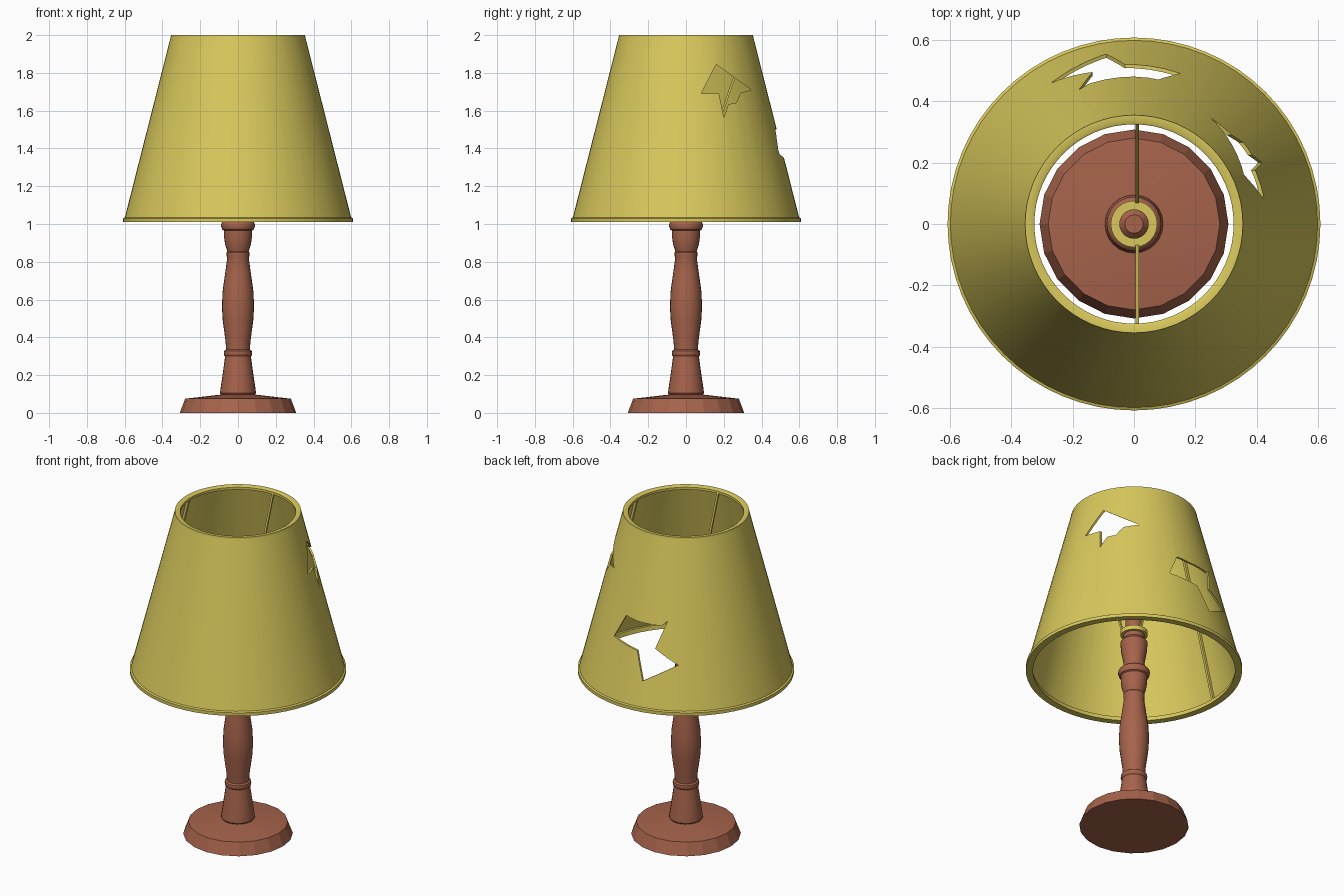
import bpy, bmesh, math
from mathutils import Vector

if "Cube" in bpy.data.objects:
    bpy.data.objects.remove(bpy.data.objects["Cube"])


def material(name, color):
    m = bpy.data.materials.new(name)
    m.diffuse_color = (*color, 1)
    m.use_nodes = True
    m.node_tree.nodes["Principled BSDF"].inputs["Base Color"].default_value = m.diffuse_color
    return m


WOOD = material("reddish_wood", (0.38, 0.125, 0.07))
CLOTH = material("yellow_cloth", (0.69, 0.58, 0.107))


def finish(name, bm, mat, angle=35):
    bmesh.ops.recalc_face_normals(bm, faces=bm.faces)
    me = bpy.data.meshes.new(name)
    bm.to_mesh(me)
    bm.free()
    ob = bpy.data.objects.new(name, me)
    bpy.context.collection.objects.link(ob)
    if mat:
        me.materials.append(mat)
    smooth(ob, angle)
    return ob


def smooth(ob, angle):
    bpy.ops.object.select_all(action='DESELECT')
    ob.select_set(True)
    bpy.context.view_layer.objects.active = ob
    bpy.ops.object.shade_smooth_by_angle(angle=math.radians(angle))


def lathe(name, profile, sides, mat, closed=False, angle=35):
    """Turn (radius, z) points round the z axis; cap the ends unless the profile is a loop."""
    bm = bmesh.new()
    rings = []
    for r, z in profile:
        rings.append([bm.verts.new((r * math.cos(2 * math.pi * i / sides),
                                    r * math.sin(2 * math.pi * i / sides), z))
                      for i in range(sides)])
    pairs = list(zip(rings, rings[1:]))
    if closed:
        pairs.append((rings[-1], rings[0]))
    for a, b in pairs:
        for i in range(sides):
            j = (i + 1) % sides
            bm.faces.new((a[i], a[j], b[j], b[i]))
    if not closed:
        bm.faces.new(rings[0])
        bm.faces.new(rings[-1])
    return finish(name, bm, mat, angle)


def bar(name, a, b, w, mat):
    """Thin square rod from a to b."""
    a, b = Vector(a), Vector(b)
    bm = bmesh.new()
    bmesh.ops.create_cube(bm, size=1)
    bmesh.ops.scale(bm, vec=(w, w, (b - a).length), verts=bm.verts)
    rot = (b - a).to_track_quat('Z', 'Y').to_matrix()
    bmesh.ops.rotate(bm, cent=(0, 0, 0), matrix=rot, verts=bm.verts)
    bmesh.ops.translate(bm, vec=(a + b) / 2, verts=bm.verts)
    return finish(name, bm, mat)


# Foot and turned stem
lathe("base", [(0.308, 0), (0.28, 0.075), (0.09, 0.097)], 20, WOOD, angle=15)
lathe("stem", [(0.085, 0.09), (0.095, 0.105), (0.093, 0.125), (0.082, 0.2),
               (0.068, 0.3), (0.073, 0.305), (0.075, 0.315), (0.073, 0.328), (0.063, 0.335),
               (0.066, 0.38), (0.081, 0.49), (0.085, 0.56), (0.082, 0.64), (0.068, 0.74),
               (0.057, 0.82), (0.06, 0.83), (0.06, 0.85), (0.056, 0.855),
               (0.068, 0.89), (0.074, 0.93), (0.075, 0.965),
               (0.083, 0.97), (0.089, 0.985), (0.089, 1.0), (0.083, 1.01),
               (0.062, 1.02), (0.06, 1.06), (0.074, 1.14), (0.076, 1.19),
               (0.06, 1.21), (0.06, 1.24), (0.048, 1.245), (0.048, 1.38),
               (0.03, 1.4)], 24, WOOD)

# Shade wall as a thin shell
R0, Z0, R1, Z1 = 0.604, 1.015, 0.355, 1.995
T = 0.012
shade = lathe("shade", [(R0, Z0), (R1, Z1), (R1 - T, Z1), (R0 - T, Z0)], 64, CLOTH, closed=True)

# Torn holes, cut with prisms running sideways (axis 0) and backwards (axis 1)
side_tear = [(0.16, 1.845), (0.345, 1.71), (0.29, 1.695), (0.265, 1.64),
             (0.225, 1.635), (0.2, 1.565), (0.175, 1.69), (0.08, 1.69)]
back_tear = [(0.15, 1.37), (0.08, 1.51), (0.0, 1.5), (-0.15, 1.5), (-0.18, 1.53),
             (-0.135, 1.37), (-0.27, 1.29), (-0.09, 1.18), (-0.03, 1.34)]


def cut(ob, outline, axis):
    bm = bmesh.new()
    pts = [(0.15, u, z) if axis == 0 else (u, 0.15, z) for u, z in outline]
    face = bm.faces.new([bm.verts.new(p) for p in pts])
    ext = bmesh.ops.extrude_face_region(bm, geom=[face])
    move = (0.7, 0, 0) if axis == 0 else (0, 0.7, 0)
    bmesh.ops.translate(bm, vec=move,
                        verts=[v for v in ext["geom"] if isinstance(v, bmesh.types.BMVert)])
    cutter = finish("tear_cutter", bm, CLOTH)
    cutter.hide_render = True
    mod = ob.modifiers.new("tear", 'BOOLEAN')
    mod.operation, mod.solver, mod.object = 'DIFFERENCE', 'EXACT', cutter
    bpy.context.view_layer.objects.active = ob
    bpy.ops.object.modifier_apply(modifier=mod.name)
    bpy.data.objects.remove(cutter)


cut(shade, side_tear, 0)
cut(shade, back_tear, 1)
smooth(shade, 35)

# Rolled rims
lathe("bottom_rim", [(0.608, 1.01), (0.608, 1.03), (0.598, 1.036), (0.572, 1.036), (0.568, 1.01)],
      64, CLOTH, closed=True)
lathe("top_rim", [(0.357, 1.985), (0.355, 2.0), (0.334, 2.0), (0.325, 1.995), (0.325, 1.98)],
      64, CLOTH, closed=True)

# Wire frame: collar, sloping arms to the top rim, ribs along the wall
lathe("collar", [(0.076, 1.235), (0.076, 1.262), (0.044, 1.262), (0.044, 1.235)],
      24, CLOTH, closed=True)
for s, side in ((-1, "front"), (1, "back")):
    bar(side + "_arm", (0.01, s * 0.07, 1.25), (0.01, s * 0.33, 1.985), 0.011, CLOTH)
for s, side in ((-1, "left"), (1, "right")):
    bar(side + "_rib", (s * 0.582, 0, 1.03), (s * 0.338, 0, 1.985), 0.015, CLOTH)
